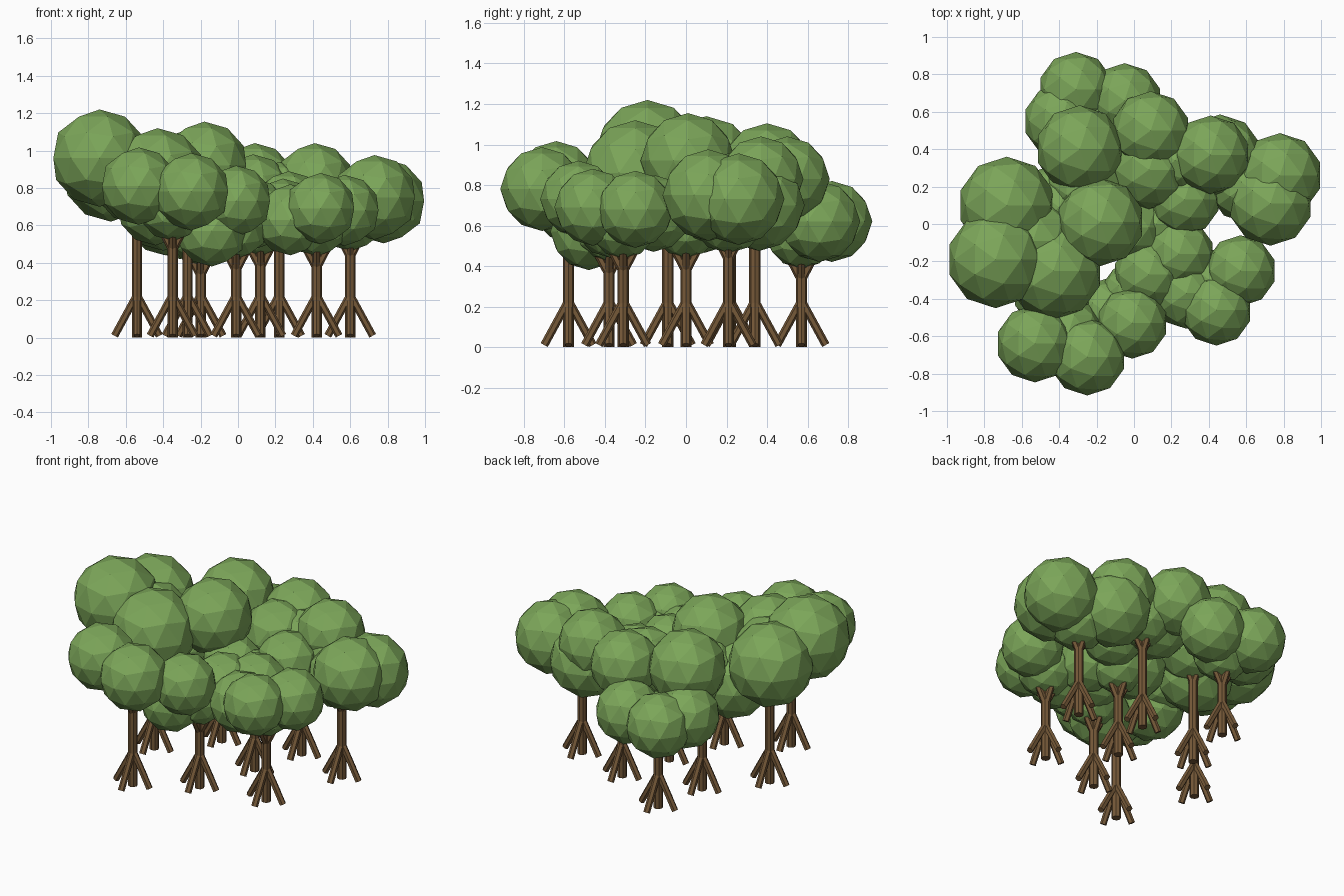
import bpy
from mathutils import Vector

cube = bpy.data.objects.get("Cube")
if cube:
    bpy.data.objects.remove(cube)


def material(name, rgb):
    m = bpy.data.materials.new(name)
    m.use_nodes = True
    colour = (*rgb, 1)
    m.diffuse_color = colour
    m.node_tree.nodes["Principled BSDF"].inputs["Base Color"].default_value = colour
    return m


leaf_green = material("leaf green", (0.2, 0.38, 0.1))
bark_brown = material("bark brown", (0.18, 0.1, 0.04))


def finish(name, mat):
    ob = bpy.context.object
    ob.name = name
    ob.data.materials.append(mat)


def limb(name, start, end, radius, sides=6):
    # Straight piece of wood between two points
    a, b = Vector(start), Vector(end)
    bpy.ops.mesh.primitive_cylinder_add(
        vertices=sides, radius=radius, depth=(b - a).length, location=(a + b) / 2,
        rotation=(b - a).to_track_quat("Z", "Y").to_euler())
    finish(name, bark_brown)


def foliage(name, location, radius):
    bpy.ops.mesh.primitive_ico_sphere_add(
        subdivisions=2, radius=radius, location=location)
    finish(name, leaf_green)


SPREAD = [(1, 0), (0, 1), (-1, 0), (0, -1)]
REACH = 0.12


def tree(label, x, y, radius, crown):
    # Trunk with splayed roots, forking below the middle of its crown
    middle = sum(ball[2] for ball in crown) / len(crown)
    fork = middle - 0.3
    limb(label + "_trunk", (x, y, 0), (x, y, middle), 0.028, 8)
    for i, (dx, dy) in enumerate(SPREAD):
        tip_x, tip_y = x + REACH * dx, y + REACH * dy
        limb(f"{label}_root_{i}", (x, y, 0.23), (tip_x, tip_y, 0.01), 0.02)
        limb(f"{label}_branch_{i}", (x, y, fork), (tip_x, tip_y, fork + 0.23), 0.02)
    # Outer leaf balls, then a smaller one over the trunk
    for i, ball in enumerate(crown):
        foliage(f"{label}_foliage_{i}", ball, radius)
    foliage(f"{label}_inner_foliage", (x, y, middle - 0.06), radius * 0.9)


# Rear trees
tree("back_tree", -0.2, 0.57, 0.2,
     [(-0.31, 0.72, 0.62), (-0.05, 0.66, 0.62), (-0.39, 0.55, 0.64)])
tree("back_left_tree", 0.22, 0.34, 0.21,
     [(0.09, 0.5, 0.83), (0.41, 0.37, 0.83), (0.08, 0.29, 0.77)])
tree("left_tree", 0.6, 0.21, 0.226,
     [(0.78, 0.26, 0.73), (0.73, 0.11, 0.75), (0.46, 0.36, 0.7)])

# Middle trees
tree("middle_back_tree", -0.27, 0.22, 0.235,
     [(-0.29, 0.4, 0.87), (-0.18, 0.01, 0.92), (-0.4, 0.09, 0.7)])
tree("middle_tree", 0.12, 0, 0.19,
     [(0.27, 0.13, 0.7), (0.24, -0.16, 0.66), (-0.02, -0.02, 0.65)])
tree("right_tree", -0.54, -0.09, 0.26,
     [(-0.74, -0.19, 0.96), (-0.68, 0.1, 0.88), (-0.43, -0.25, 0.86)])

# Front trees
tree("front_left_tree", 0.42, -0.31, 0.19,
     [(0.57, -0.25, 0.68), (0.44, -0.46, 0.69), (0.28, -0.37, 0.63)])
tree("front_middle_tree", -0.01, -0.38, 0.19,
     [(-0.01, -0.53, 0.73), (-0.14, -0.48, 0.57), (0.08, -0.27, 0.66)])
tree("front_right_tree", -0.35, -0.58, 0.207,
     [(-0.53, -0.64, 0.81), (-0.25, -0.71, 0.78), (-0.44, -0.37, 0.7)])
